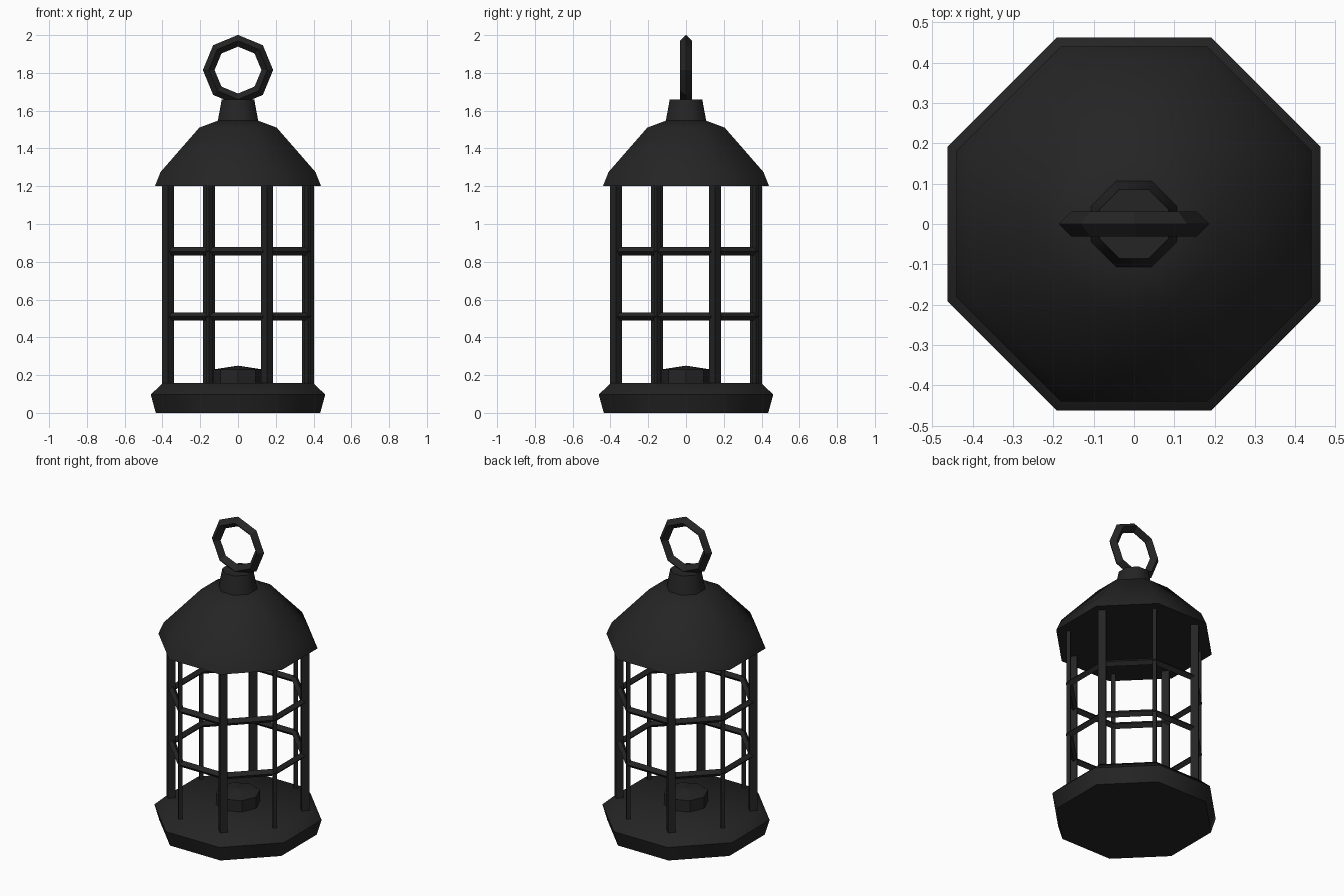
import bpy, bmesh, math

if "Cube" in bpy.data.objects:
    bpy.data.objects.remove(bpy.data.objects["Cube"])

iron = bpy.data.materials.new("black_iron")
iron.diffuse_color = (0.018, 0.018, 0.018, 1)
iron.use_nodes = True
iron.node_tree.nodes["Principled BSDF"].inputs["Base Color"].default_value = iron.diffuse_color
iron.roughness = 0.8
A = math.pi / 8   # turns the octagon so flat sides face the axes


def finish(name, bm, smooth=None):
    bmesh.ops.recalc_face_normals(bm, faces=bm.faces[:])
    me = bpy.data.meshes.new(name)
    bm.to_mesh(me)
    bm.free()
    me.materials.append(iron)
    ob = bpy.data.objects.new(name, me)
    bpy.context.collection.objects.link(ob)
    if smooth:
        bpy.ops.object.select_all(action='DESELECT')
        ob.select_set(True)
        bpy.context.view_layer.objects.active = ob
        bpy.ops.object.shade_smooth_by_angle(angle=math.radians(smooth))
    return ob


def stack(name, profile, sides=8, turn=A, centre=(0, 0), smooth=None):
    """Closed solid from (radius, height) rings; radius 0 makes a point."""
    bm = bmesh.new()
    rings = []
    for r, z in profile:
        n = sides if r > 0 else 1
        rings.append([bm.verts.new((centre[0] + r * math.cos(turn + i * math.tau / sides),
                                    centre[1] + r * math.sin(turn + i * math.tau / sides), z))
                      for i in range(n)])
    for a, b in zip(rings, rings[1:]):
        for i in range(sides):
            j = (i + 1) % sides
            if len(b) == 1:
                bm.faces.new((a[i], a[j], b[0]))
            else:
                bm.faces.new((a[i], a[j], b[j], b[i]))
    bm.faces.new(rings[0][::-1])
    if len(rings[-1]) > 1:
        bm.faces.new(rings[-1])
    return finish(name, bm, smooth)


def hoop(name, major, minor, sides, z, turn, upright=False):
    """Eight-sided hoop with a low-sided cross-section."""
    bm = bmesh.new()
    rings = []
    for i in range(8):
        a = turn + i * math.tau / 8
        ring = []
        for k in range(sides):
            b = k * math.tau / sides
            r, h = major + minor * math.cos(b), minor * math.sin(b)
            x, y = r * math.cos(a), r * math.sin(a)
            ring.append(bm.verts.new((x, h, z + y) if upright else (x, y, z + h)))
        rings.append(ring)
    for i in range(8):
        p, q = rings[i], rings[(i + 1) % 8]
        for k in range(sides):
            m = (k + 1) % sides
            bm.faces.new((p[k], q[k], q[m], p[m]))
    return finish(name, bm)


# Base plate, roof and collar
stack("base", [(0.471, 0), (0.5, 0.097), (0.432, 0.157)], smooth=46)
stack("roof", [(0.476, 1.2), (0.444, 1.275), (0.222, 1.51), (0.115, 1.547)], smooth=50)
stack("collar", [(0.117, 1.54), (0.093, 1.66)], smooth=50)

# Burner stub inside the cage
stack("burner", [(0.13, 0.15), (0.13, 0.23), (0, 0.25)], turn=0)

# Cage posts, alternating thick and thin
for i in range(8):
    a = -3 * math.pi / 8 + i * math.tau / 8
    thick = i % 2 == 0
    r = 0.032 if thick else 0.017
    stack("thick_post" if thick else "thin_post", [(r, 0.15), (r, 1.205)], sides=4,
          turn=0, centre=(0.4 * math.cos(a), 0.4 * math.sin(a)))

# Horizontal rails around the cage
for z in (0.51, 0.855):
    hoop("cage_rail", 0.395, 0.022, 4, z, A)

# Hanging ring
hoop("hanging_ring", 0.155, 0.031, 4, 1.815, 0, upright=True)
